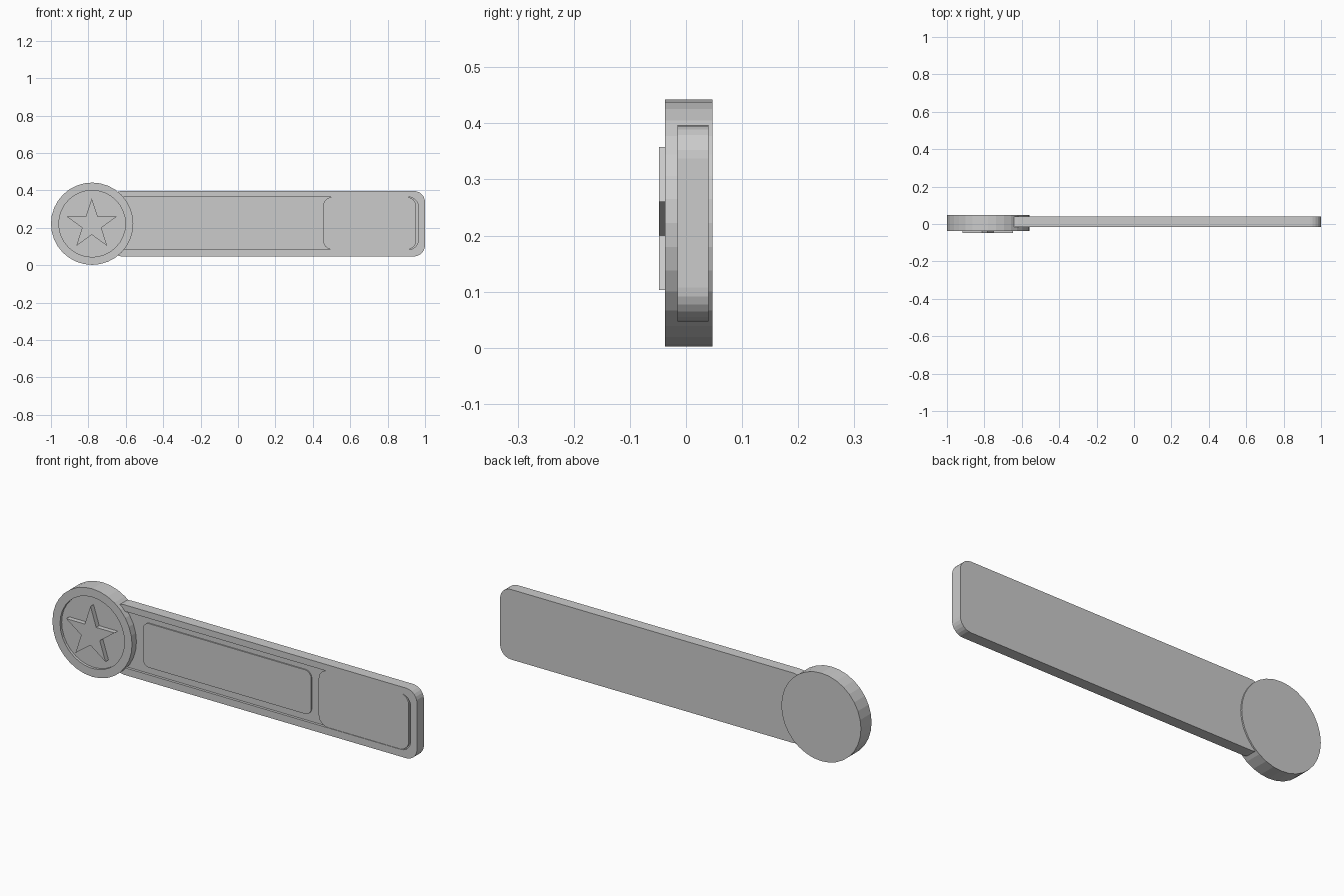
import bpy, bmesh, math

if "Cube" in bpy.data.objects:
    bpy.data.objects.remove(bpy.data.objects["Cube"], do_unlink=True)

grey = bpy.data.materials.new("light_grey")
grey.use_nodes = True
grey.diffuse_color = (0.6, 0.6, 0.6, 1)
grey.node_tree.nodes["Principled BSDF"].inputs["Base Color"].default_value = (0.6, 0.6, 0.6, 1)


def rounded_rect(x0, x1, z0, z1, r, steps=6):
    """Outline of a rectangle with round corners, counter-clockwise."""
    corners = [(x1 - r, z1 - r), (x0 + r, z1 - r), (x0 + r, z0 + r), (x1 - r, z0 + r)]
    points = []
    for i, (cx, cz) in enumerate(corners):
        for k in range(steps + 1):
            a = math.pi / 2 * (i + k / steps)
            points.append((cx + r * math.cos(a), cz + r * math.sin(a)))
    return points


def ring(cx, cz, radii, count):
    """Points round a centre, starting at the top, cycling through the radii."""
    points = []
    for i in range(count):
        a = math.pi / 2 + 2 * math.pi * i / count
        r = radii[i % len(radii)]
        points.append((cx + r * math.cos(a), cz + r * math.sin(a)))
    return points


def plate(name, outline, front, back):
    """Solid made by extruding an x-z outline from front to back along y."""
    bm = bmesh.new()
    face = bm.faces.new([bm.verts.new((x, front, z)) for x, z in outline])
    new = bmesh.ops.extrude_face_region(bm, geom=[face])["geom"]
    verts = [v for v in new if isinstance(v, bmesh.types.BMVert)]
    bmesh.ops.translate(bm, verts=verts, vec=(0, back - front, 0))
    bmesh.ops.recalc_face_normals(bm, faces=bm.faces)
    mesh = bpy.data.meshes.new(name)
    bm.to_mesh(mesh)
    bm.free()
    mesh.materials.append(grey)
    obj = bpy.data.objects.new(name, mesh)
    bpy.context.collection.objects.link(obj)
    return obj


def carve(obj, outline, front, floor):
    """Cut a flat-bottomed pocket into the front of a part."""
    cutter = plate("pocket_cutter", outline, front, floor)
    cutter.hide_render = True
    mod = obj.modifiers.new("pocket", "BOOLEAN")
    mod.operation, mod.solver, mod.object = "DIFFERENCE", "EXACT", cutter
    bpy.context.view_layer.objects.active = obj
    bpy.ops.object.modifier_apply(modifier=mod.name)
    bpy.data.objects.remove(cutter, do_unlink=True)


# Long bar with a sunken front
BAR_FRONT, BAR_FLOOR = -0.015, -0.002
bar = plate("bar", rounded_rect(-0.68, 1.0, 0.047, 0.397, 0.06), BAR_FRONT, 0.04)
carve(bar, rounded_rect(-0.66, 0.965, 0.083, 0.365, 0.055), -0.1, BAR_FLOOR)

# Raised panels inside the bar
plate("long_panel", rounded_rect(-0.52, 0.41, 0.115, 0.335, 0.035), -0.008, 0.01)
plate("end_panel", rounded_rect(0.455, 0.953, 0.0835, 0.3645, 0.05), -0.013, 0.01)

# Round end disc with a sunken face and a star
disc = plate("disc", ring(-0.78, 0.222, [0.22], 32), -0.037, 0.047)
carve(disc, ring(-0.78, 0.222, [0.178], 32), -0.1, -0.024)
plate("star", ring(-0.782, 0.217, [0.141, 0.054], 10), -0.048, -0.015)
